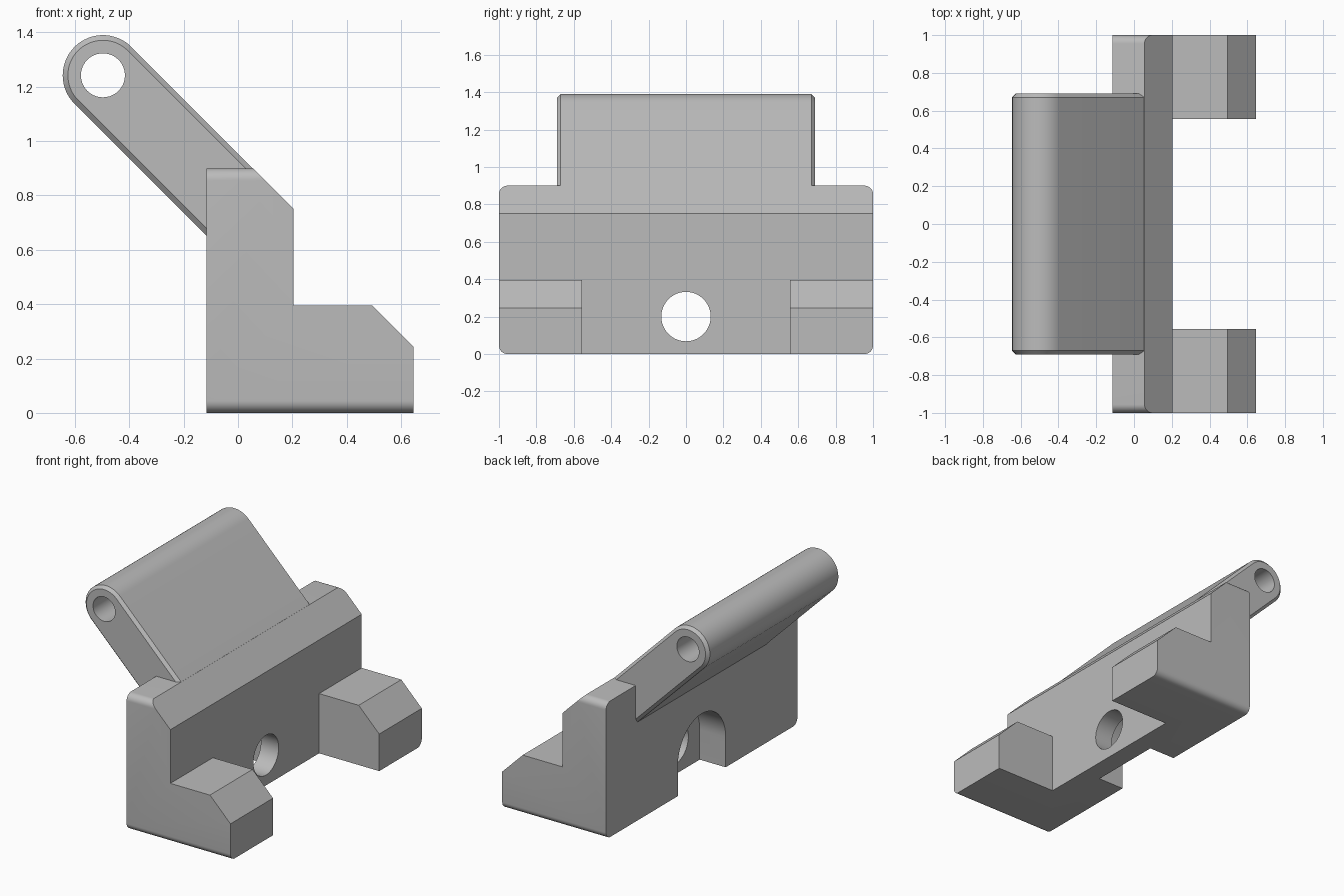
import bpy, bmesh, math

if "Cube" in bpy.data.objects:
    bpy.data.objects.remove(bpy.data.objects["Cube"])

grey = bpy.data.materials.new("plain grey")
grey.diffuse_color = (0.5, 0.5, 0.5, 1)
grey.use_nodes = True
grey.node_tree.nodes["Principled BSDF"].inputs["Base Color"].default_value = grey.diffuse_color


def prism(name, profile, to_3d, a, b):
    """Extrude a 2D profile from a to b; to_3d maps (u, v, depth) to xyz."""
    bm = bmesh.new()
    lo = [bm.verts.new(to_3d(u, v, a)) for u, v in profile]
    hi = [bm.verts.new(to_3d(u, v, b)) for u, v in profile]
    bm.faces.new(lo)
    bm.faces.new(hi[::-1])
    n = len(profile)
    for i in range(n):
        j = (i + 1) % n
        bm.faces.new((lo[j], lo[i], hi[i], hi[j]))
    bmesh.ops.recalc_face_normals(bm, faces=bm.faces)
    mesh = bpy.data.meshes.new(name)
    bm.to_mesh(mesh)
    bm.free()
    obj = bpy.data.objects.new(name, mesh)
    bpy.context.collection.objects.link(obj)
    mesh.materials.append(grey)
    return obj


def along_y(u, v, d):
    return (u, d, v)


def along_x(u, v, d):
    return (d, u, v)


def arc(cu, cv, r, start, end, n):
    return [(cu + r * math.cos(math.radians(start + (end - start) * i / n)),
             cv + r * math.sin(math.radians(start + (end - start) * i / n)))
            for i in range(n + 1)]


def bevel_edges(obj, pick, width, segments):
    bm = bmesh.new()
    bm.from_mesh(obj.data)
    bmesh.ops.bevel(bm, geom=[e for e in bm.edges if pick(*[v.co for v in e.verts])],
                    offset=width, segments=segments, profile=0.5, affect='EDGES')
    bm.to_mesh(obj.data)
    bm.free()


def cut(obj, cutters):
    for c in cutters:
        mod = obj.modifiers.new("cut", 'BOOLEAN')
        mod.operation = 'DIFFERENCE'
        mod.solver = 'EXACT'
        mod.object = c
        bpy.context.view_layer.objects.active = obj
        bpy.ops.object.modifier_apply(modifier=mod.name)
    for c in cutters:
        bpy.data.objects.remove(c)


def smooth(obj):
    bpy.ops.object.select_all(action='DESELECT')
    obj.select_set(True)
    bpy.context.view_layer.objects.active = obj
    bpy.ops.object.shade_smooth_by_angle(angle=math.radians(30))


BACK, FRONT, TIP = -0.115, 0.205, 0.645

# Upright block with feet, from one side profile
body = prism("body", [(BACK, 0), (TIP, 0), (TIP, 0.245), (0.495, 0.395), (FRONT, 0.395),
                      (FRONT, 0.75), (0.055, 0.9), (BACK, 0.9)], along_y, -1, 1)

# Rounded outer edges along the bottom and top of both ends
bevel_edges(body, lambda p, q: abs(p.y - q.y) < 1e-4 and abs(p.z - q.z) < 1e-4
            and (p.z < 0.01 or p.z > 0.89), 0.045, 8)

# Gap between the feet, screw hole and arched pocket in the back
gap = prism("gap_cutter", [(-0.555, -0.1), (0.555, -0.1), (0.555, 0.5), (-0.555, 0.5)],
            along_x, FRONT, 0.8)
hole = prism("hole_cutter", arc(0, 0.2, 0.132, 0, 360, 48)[:-1], along_x, -0.5, 0.5)
pocket = prism("pocket_cutter", [(-0.25, -0.1), (0.25, -0.1)] + arc(0, 0.2, 0.25, 0, 180, 32),
               along_x, -0.5, 0.075)
cut(body, [gap, hole, pocket])
smooth(body)

# Slanted arm with a rounded, pierced end; its root is buried in the body
PX, PZ, R = -0.497, 1.242, 0.148
arm = prism("arm", arc(PX, PZ, R, 45, 225, 32) + [(-0.06, 0.596), (0.055, 0.72), (0.055, 0.899)],
            along_y, -0.69, 0.69)
bevel_edges(arm, lambda p, q: abs(p.y - q.y) < 1e-4, 0.019, 1)
cut(arm, [prism("pin_cutter", arc(PX, PZ, 0.081, 0, 360, 40)[:-1], along_y, -1, 1)])
smooth(arm)
